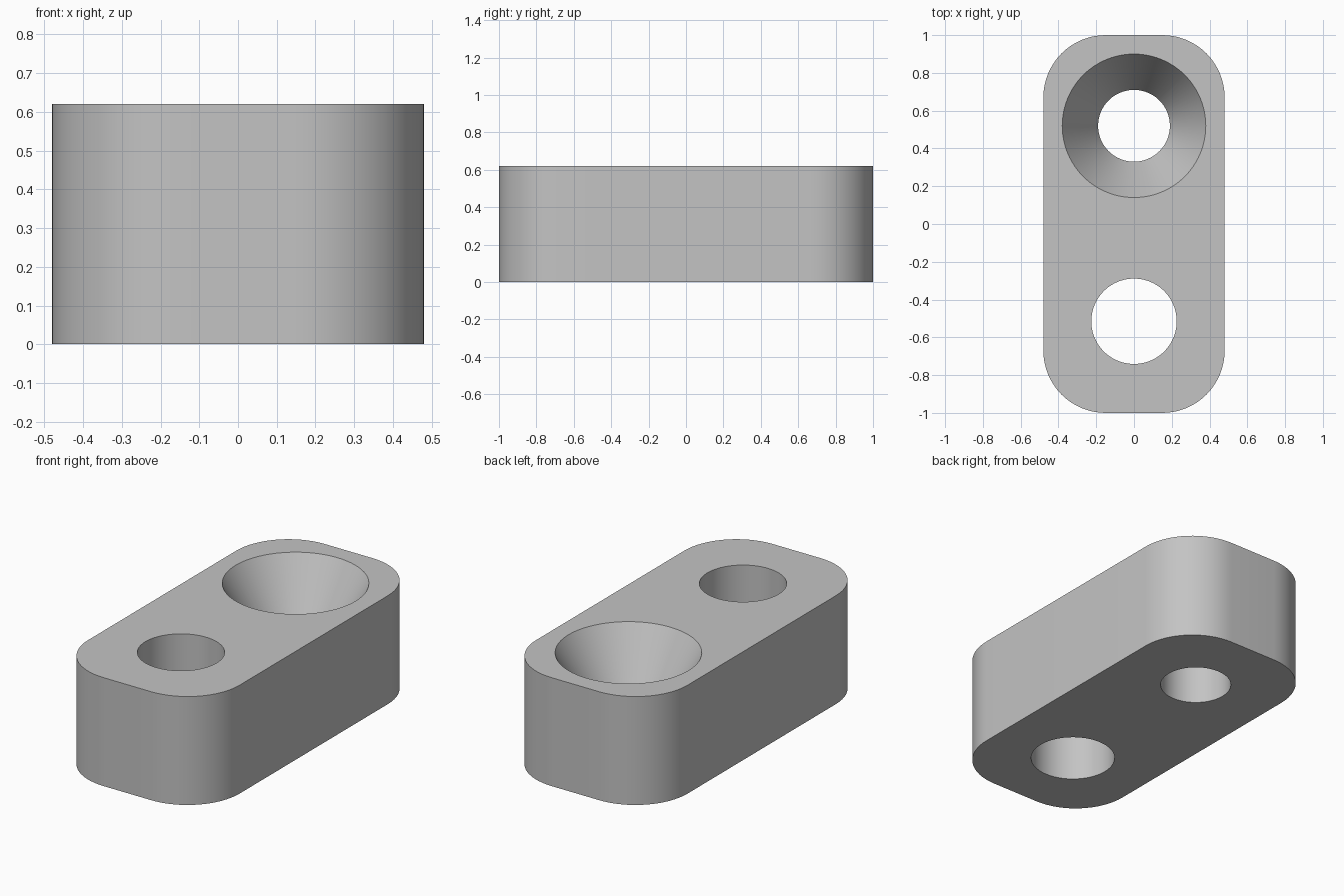
import bpy
import bmesh
from math import radians, sin, cos, pi

if "Cube" in bpy.data.objects:
    bpy.data.objects.remove(bpy.data.objects["Cube"], do_unlink=True)

HALF_X, HALF_Y, HEIGHT, CORNER = 0.48, 1.0, 0.62, 0.33
CORNER_STEPS, HOLE_SIDES = 16, 96

grey = bpy.data.materials.new("plain_grey")
grey.use_nodes = True
grey.diffuse_color = (0.55, 0.55, 0.55, 1)
grey.node_tree.nodes["Principled BSDF"].inputs["Base Color"].default_value = grey.diffuse_color


def make_object(name, bm):
    bmesh.ops.recalc_face_normals(bm, faces=bm.faces)
    mesh = bpy.data.meshes.new(name)
    bm.to_mesh(mesh)
    bm.free()
    mesh.materials.append(grey)
    obj = bpy.data.objects.new(name, mesh)
    bpy.context.collection.objects.link(obj)
    return obj


def rounded_block(name):
    bm = bmesh.new()
    outline = []
    for i, (sx, sy) in enumerate([(1, 1), (-1, 1), (-1, -1), (1, -1)]):
        for s in range(CORNER_STEPS + 1):
            a = (i + s / CORNER_STEPS) * pi / 2
            outline.append(bm.verts.new((sx * (HALF_X - CORNER) + CORNER * cos(a),
                                         sy * (HALF_Y - CORNER) + CORNER * sin(a), 0)))
    base = bm.faces.new(outline)
    top = bmesh.ops.extrude_face_region(bm, geom=[base])["geom"]
    bmesh.ops.translate(bm, vec=(0, 0, HEIGHT),
                        verts=[v for v in top if isinstance(v, bmesh.types.BMVert)])
    return make_object(name, bm)


def turned_cutter(name, y, profile):
    """Closed solid turned around a vertical axis from (radius, z) pairs."""
    bm = bmesh.new()
    rings = [[bm.verts.new((r * cos(2 * pi * i / HOLE_SIDES),
                            y + r * sin(2 * pi * i / HOLE_SIDES), z))
              for i in range(HOLE_SIDES)] for r, z in profile]
    for low, high in zip(rings, rings[1:]):
        for i in range(HOLE_SIDES):
            j = (i + 1) % HOLE_SIDES
            bm.faces.new((low[i], low[j], high[j], high[i]))
    bm.faces.new(rings[0])
    bm.faces.new(rings[-1])
    obj = make_object(name, bm)
    obj.hide_render = True
    return obj


# Block with rounded upright corners
block = rounded_block("spacer_block")

# Straight hole at the front, countersunk hole at the back
cutters = [
    turned_cutter("straight_hole_cutter", -0.515, [(0.226, -0.1), (0.226, HEIGHT + 0.1)]),
    turned_cutter("countersunk_hole_cutter", 0.52,
                  [(0.19, -0.1), (0.19, 0.29), (0.38, HEIGHT), (0.38, HEIGHT + 0.1)]),
]

bpy.ops.object.select_all(action='DESELECT')
block.select_set(True)
bpy.context.view_layer.objects.active = block
for cutter in cutters:
    mod = block.modifiers.new(cutter.name, 'BOOLEAN')
    mod.operation = 'DIFFERENCE'
    mod.solver = 'EXACT'
    mod.object = cutter
    bpy.ops.object.modifier_apply(modifier=mod.name)
    bpy.data.objects.remove(cutter, do_unlink=True)

bpy.ops.object.shade_smooth_by_angle(angle=radians(25))
